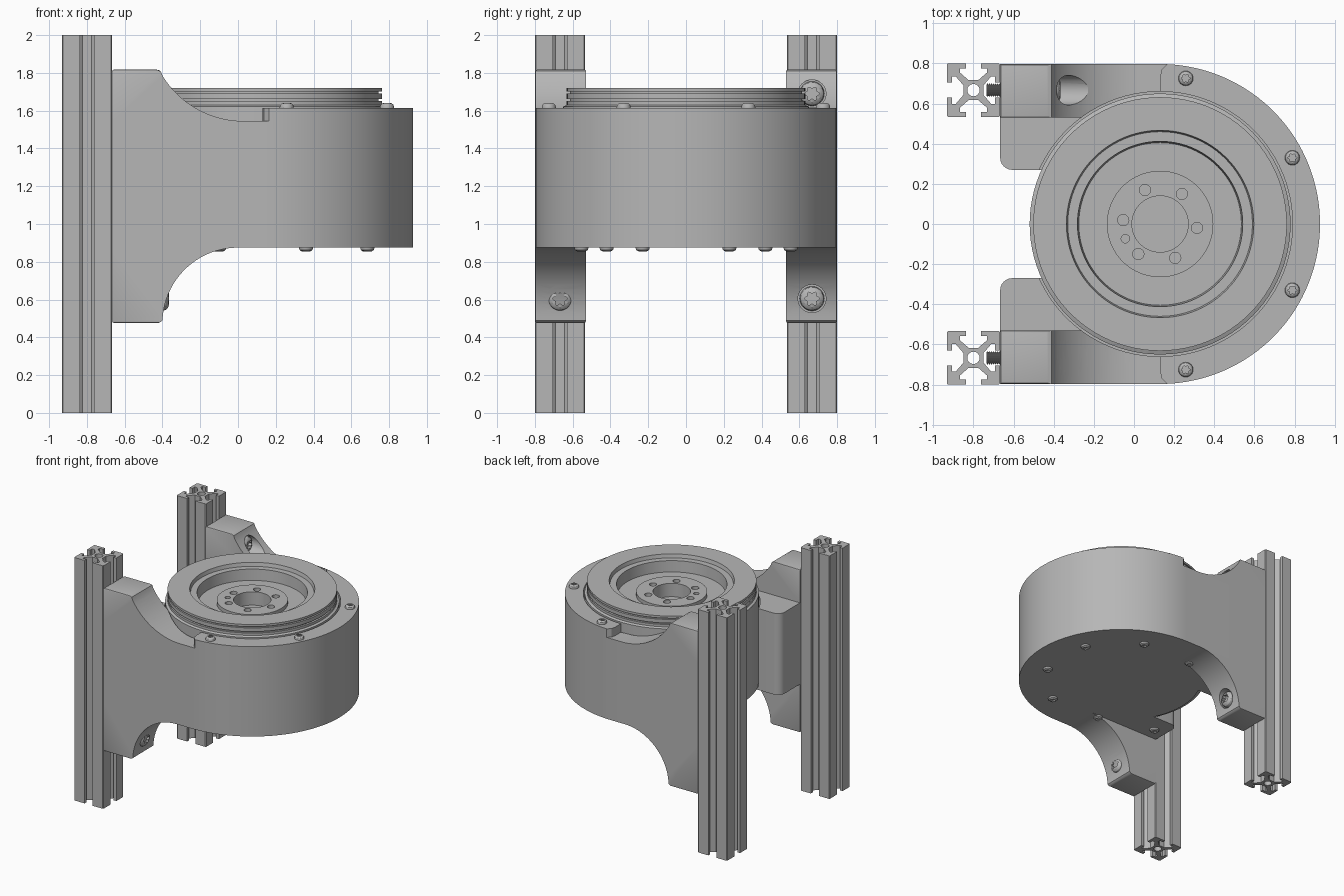
import bpy, bmesh, math
from math import cos, sin, pi, radians
from mathutils import Vector, Matrix

cube = bpy.data.objects.get("Cube")
if cube:
    bpy.data.objects.remove(cube, do_unlink=True)

GREY = (0.47, 0.47, 0.47, 1)
metal = bpy.data.materials.new("plain grey")
metal.use_nodes = True
metal.diffuse_color = GREY
for n in metal.node_tree.nodes:
    if n.type == 'BSDF_PRINCIPLED':
        n.inputs["Base Color"].default_value = GREY

CX = 0.13          # axis of the round housing
SIDE = 0.797       # half width
RAIL_X, RAIL_Y = -0.8, 0.667


def finish(name, bm):
    bmesh.ops.recalc_face_normals(bm, faces=bm.faces)
    me = bpy.data.meshes.new(name)
    bm.to_mesh(me)
    bm.free()
    ob = bpy.data.objects.new(name, me)
    bpy.context.collection.objects.link(ob)
    me.materials.append(metal)
    return ob


def activate(ob):
    bpy.ops.object.select_all(action='DESELECT')
    ob.select_set(True)
    bpy.context.view_layer.objects.active = ob


def smooth(ob, angle=30):
    activate(ob)
    bpy.ops.object.shade_smooth_by_angle(angle=radians(angle))


def arc(cx, cy, r, a0, a1, n):
    return [(cx + r * cos(radians(a0 + (a1 - a0) * i / n)),
             cy + r * sin(radians(a0 + (a1 - a0) * i / n))) for i in range(n + 1)]


def prism(name, pts, lo, hi, axis='Z'):
    """Extrude a flat outline along z (xy outline) or y (xz outline)."""
    bm = bmesh.new()
    place = (lambda a, b: (a, b, lo)) if axis == 'Z' else (lambda a, b: (a, lo, b))
    f = bm.faces.new([bm.verts.new(place(*p)) for p in pts])
    res = bmesh.ops.extrude_face_region(bm, geom=[f])
    move = Vector((0, 0, hi - lo)) if axis == 'Z' else Vector((0, hi - lo, 0))
    bmesh.ops.translate(bm, vec=move,
                        verts=[g for g in res["geom"] if isinstance(g, bmesh.types.BMVert)])
    return finish(name, bm)


def lathe(name, profile, loc, direction=(0, 0, 1), steps=32, lobe=0):
    """Turn an (r, z) profile; vertices inside radius lobe become a star socket."""
    bm = bmesh.new()
    vs = [bm.verts.new((r, 0, z)) for r, z in profile]
    es = [bm.edges.new(p) for p in zip(vs, vs[1:])]
    bmesh.ops.spin(bm, geom=vs + es, axis=(0, 0, 1), cent=(0, 0, 0),
                   angle=2 * pi, steps=steps, use_duplicate=False)
    bmesh.ops.remove_doubles(bm, verts=bm.verts, dist=0.0001)
    for v in bm.verts:
        if 0 < v.co.xy.length < lobe:
            k = 1 + 0.2 * cos(6 * math.atan2(v.co.y, v.co.x))
            v.co.x *= k
            v.co.y *= k
    turn = Vector(direction).to_track_quat('Z', 'Y').to_matrix().to_4x4()
    bm.transform(Matrix.Translation(loc) @ turn)
    return finish(name, bm)


def cylinder(name, r, loc, length, direction=(0, 0, 1), steps=32):
    return lathe(name, [(0, 0), (r, 0), (r, length), (0, length)], loc, direction, steps)


def combine(target, other, op):
    m = target.modifiers.new(op, 'BOOLEAN')
    m.operation, m.object, m.solver = op, other, 'EXACT'
    activate(target)
    bpy.ops.object.modifier_apply(modifier=m.name)
    bpy.data.objects.remove(other, do_unlink=True)


def screw(name, loc, direction, r, h):
    s = 0.5 * r
    dome = [(0, h * 0.4), (s, h * 0.4), (s, h), (r * 0.7, h * 0.93),
            (r * 0.92, h * 0.65), (r, h * 0.25), (r, 0), (0, 0)]
    smooth(lathe(name, dome, loc, direction, 36, s * 1.1))


# Slotted upright rails
octant = [(.05, .024), (.088, .068), (.108, .068), (.108, .037), (.133, .037), (.133, .127)]
quarter = octant + [(y, x) for x, y in reversed(octant)]
outline = []
for k in range(4):
    c, s = round(cos(k * pi / 2)), round(sin(k * pi / 2))
    outline += [(c * x - s * y, s * x + c * y) for x, y in quarter]
for side, label in ((1, "back"), (-1, "front")):
    cu = bpy.data.curves.new(label + "_rail", 'CURVE')
    cu.dimensions, cu.fill_mode, cu.extrude = '2D', 'BOTH', 1.0
    for pts in (outline, arc(0, 0, 0.031, 0, 337.5, 15)):
        sp = cu.splines.new('POLY')
        sp.points.add(len(pts) - 1)
        for p, (x, y) in zip(sp.points, pts):
            p.co = (x, y, 0, 1)
        sp.use_cyclic_u = True
    rail = bpy.data.objects.new(label + "_rail", cu)
    bpy.context.collection.objects.link(rail)
    rail.location = (RAIL_X, side * RAIL_Y, 1.0)
    cu.materials.append(metal)
    activate(rail)
    bpy.ops.object.convert(target='MESH')
    smooth(bpy.context.object)

# Housing body with a rear notch between two blocks
BACK = -0.667
notch = [(BACK, SIDE)] + arc(BACK + .06, .33, .06, 180, 270, 6)
inner = arc(CX, 0, 0.62, 154.2, 205.8, 16)
mirrored = [(x, -y) for x, y in reversed(notch)]
body = prism("housing", arc(CX, 0, SIDE, -90, 90, 72) + notch + inner + mirrored, 0.875, 1.545)

# Mounting arms with curved gussets
arm_shape = ([(BACK, .475), (-.415, .475), (-.4, .49)] + arc(0, .475, .4, 174, 90, 20)
             + [(.08, .875), (.08, 1.545)] + arc(.03, 2.05, .505, 270, 211.6, 20)
             + [(-.41, 1.81), (-.425, 1.818), (BACK, 1.818)])
for side in (1, -1):
    arm = prism("arm", arm_shape, side * 0.53, side * SIDE, 'Y')
    bm = bmesh.new()
    bm.from_mesh(arm.data)
    ends = [e for e in bm.edges if all(v.co.z > 1.817 for v in e.verts)
            or all(v.co.z < 0.476 and v.co.x < -0.41 for v in e.verts)]
    bmesh.ops.bevel(bm, geom=ends, offset=0.012, segments=2, affect='EDGES', profile=0.5)
    bm.to_mesh(arm.data)
    bm.free()
    combine(body, arm, 'UNION')

# Raised front rim, motor bore and screw counterbores
rim = prism("rim", arc(CX, 0, SIDE, -87.5, 87.5, 70)
            + [(.138, .77), (CX, .73), (CX, -.73), (.138, -.77)], 1.5, 1.615)
combine(body, rim, 'UNION')
combine(body, cylinder("bore", 0.66, (CX, 0, 0.9), 1.2, steps=96), 'DIFFERENCE')
for side in (1, -1):
    for z in (0.605, 1.69):
        combine(body, cylinder("counterbore", 0.074, (-.41, side * RAIL_Y, z), .4, (1, 0, 0)),
                'DIFFERENCE')
smooth(body)

# Round motor with grooved rim, dished top and hub
motor = lathe("motor", [
    (0, .89), (.65, .89), (.65, 1.622), (.632, 1.63), (.632, 1.65), (.615, 1.65),
    (.615, 1.662), (.632, 1.662), (.632, 1.692), (.615, 1.692), (.615, 1.702),
    (.632, 1.702), (.632, 1.72), (.467, 1.72), (.46, 1.69), (.412, 1.69), (.405, 1.6),
    (.265, 1.6), (.265, 1.63), (.14, 1.63), (.14, 1.52), (0, 1.52)], (CX, 0, 0), steps=96)
holes = [(-6 + 60 * k, .185, .028) for k in range(6)] + [(203, .188, .021)]
for a, d, r in holes:
    a = radians(a)
    combine(motor, cylinder("hub_hole", r, (CX + d * cos(a), d * sin(a), 1.56), .2, steps=20),
            'DIFFERENCE')
smooth(motor)

# Screws on the rim, under the base and in the arms
for side in (1, -1):
    for a in (26.6, 80):
        a = radians(a * side)
        screw("rim_screw", (CX + .737 * cos(a), .737 * sin(a), 1.613), (0, 0, 1), .037, .027)
    under = [(CX + .6 * cos(radians(a)), .6 * sin(radians(a))) for a in (22.5, 67.5, 112.5)]
    for x, y in under + [(-.56, .42)]:
        screw("base_screw", (x, side * y, .877), (0, 0, -1), .037, .022)
    for z in (0.605, 1.69):
        screw("arm_screw", (-.412, side * RAIL_Y, z), (1, 0, 0), .065, .046)
        thread = [(0, 0)]
        for i in range(8):
            thread += [(.026, i * .01), (.034, i * .01 + .005)]
        thread += [(.026, .08), (0, .08)]
        lathe("arm_bolt_thread", thread, (-.735, side * RAIL_Y, z), (1, 0, 0), 20)
